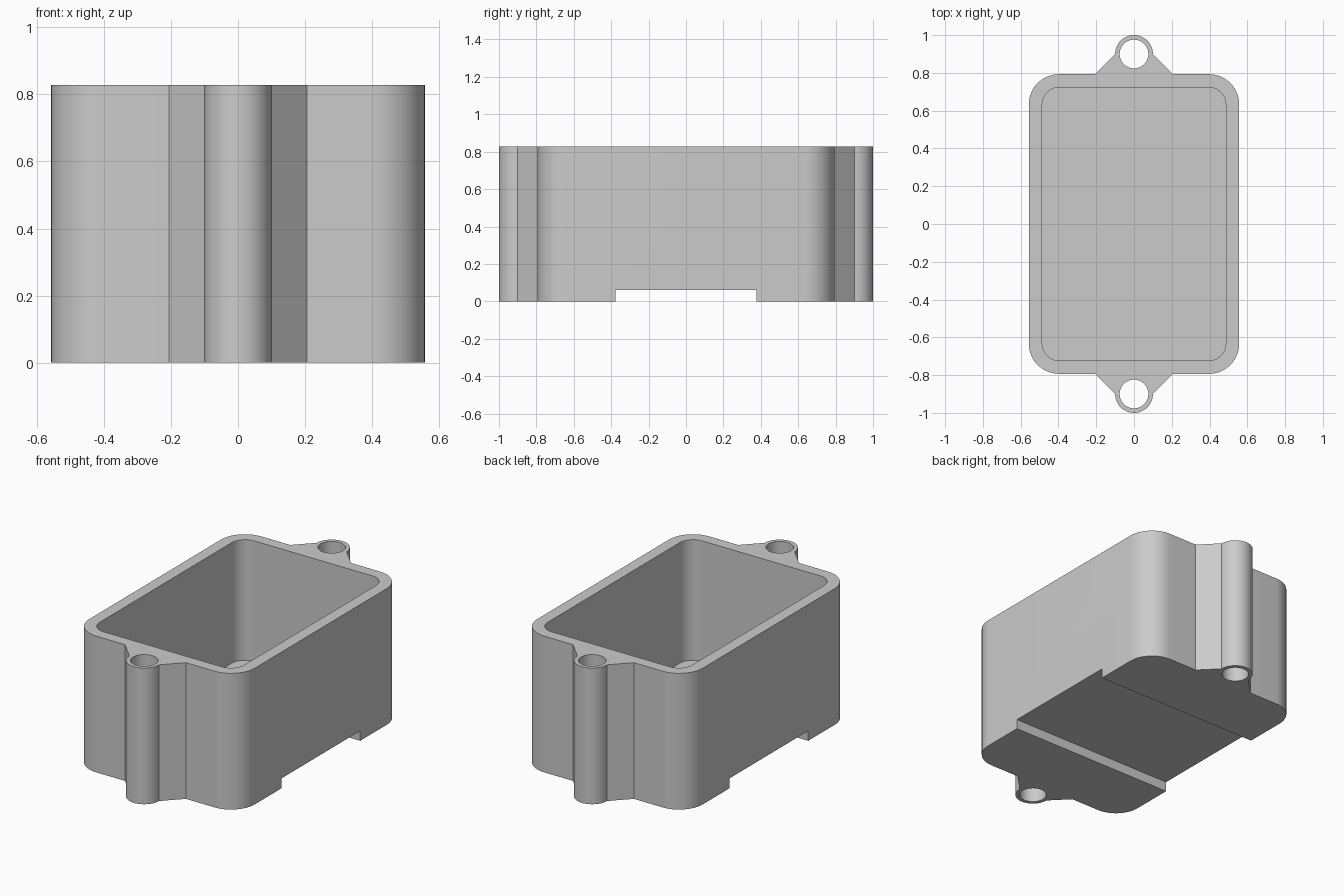
import bpy, bmesh
from math import sin, cos, pi, radians

if "Cube" in bpy.data.objects:
    bpy.data.objects.remove(bpy.data.objects["Cube"])

HEIGHT = 0.828
FLOOR = 0.095
TAB_Y, TAB_R, HOLE_R = 0.9, 0.1, 0.076

grey = bpy.data.materials.new("plain grey")
grey.use_nodes = True
colour = (0.6, 0.6, 0.6, 1)
grey.diffuse_color = colour
grey.node_tree.nodes["Principled BSDF"].inputs["Base Color"].default_value = colour


def arc(cx, cy, r, start, end, steps):
    """Points along an arc, angles in degrees."""
    angles = [radians(start + (end - start) * i / steps) for i in range(steps + 1)]
    return [(cx + r * cos(a), cy + r * sin(a)) for a in angles]


def prism(name, points, z0, z1):
    """Extrude a closed outline between two heights."""
    bm = bmesh.new()
    base = bm.faces.new([bm.verts.new((x, y, z0)) for x, y in points])
    top = bmesh.ops.extrude_face_region(bm, geom=[base])["geom"]
    bmesh.ops.translate(bm, vec=(0, 0, z1 - z0),
                        verts=[v for v in top if isinstance(v, bmesh.types.BMVert)])
    bmesh.ops.recalc_face_normals(bm, faces=bm.faces)
    mesh = bpy.data.meshes.new(name)
    bm.to_mesh(mesh)
    bm.free()
    mesh.materials.append(grey)
    obj = bpy.data.objects.new(name, mesh)
    bpy.context.collection.objects.link(obj)
    return obj


def half_turn(points):
    """Complete an outline by rotating its back half onto the front."""
    return points + [(-x, -y) for x, y in points]


def rounded_half(hx, hy, r, middle=()):
    right = arc(hx - r, hy - r, r, 0, 90, 16)
    left = arc(r - hx, hy - r, r, 90, 180, 16)
    return half_turn(right + list(middle) + left)


# Outer walls with a flared screw tab at each end
tab = [(0.205, 0.793)] + arc(0, TAB_Y, TAB_R, 0, 180, 32) + [(-0.205, 0.793)]
box = prism("enclosure_box", rounded_half(0.557, 0.793, 0.16, tab), 0, HEIGHT)

# Cutters: cavity, two screw holes and the channel under the base
cutters = [prism("cavity_cutter", rounded_half(0.486, 0.723, 0.09), FLOOR, HEIGHT + 0.2)]
for side in (-1, 1):
    circle = arc(0, side * TAB_Y, HOLE_R, 0, 360, 48)[:-1]
    cutters.append(prism("screw_hole_cutter", circle, -0.2, HEIGHT + 0.2))
channel = half_turn([(0.8, -0.378), (0.8, 0.378)])
cutters.append(prism("channel_cutter", channel, -0.2, 0.06))

bpy.ops.object.select_all(action="DESELECT")
box.select_set(True)
bpy.context.view_layer.objects.active = box
for cutter in cutters:
    cutter.hide_render = True
    cut = box.modifiers.new("cut", "BOOLEAN")
    cut.operation = "DIFFERENCE"
    cut.solver = "EXACT"
    cut.object = cutter
    bpy.ops.object.modifier_apply(modifier=cut.name)
    bpy.data.objects.remove(cutter)

# Smooth curved walls, keep hard edges crisp
bpy.ops.object.shade_smooth_by_angle(angle=radians(30))
